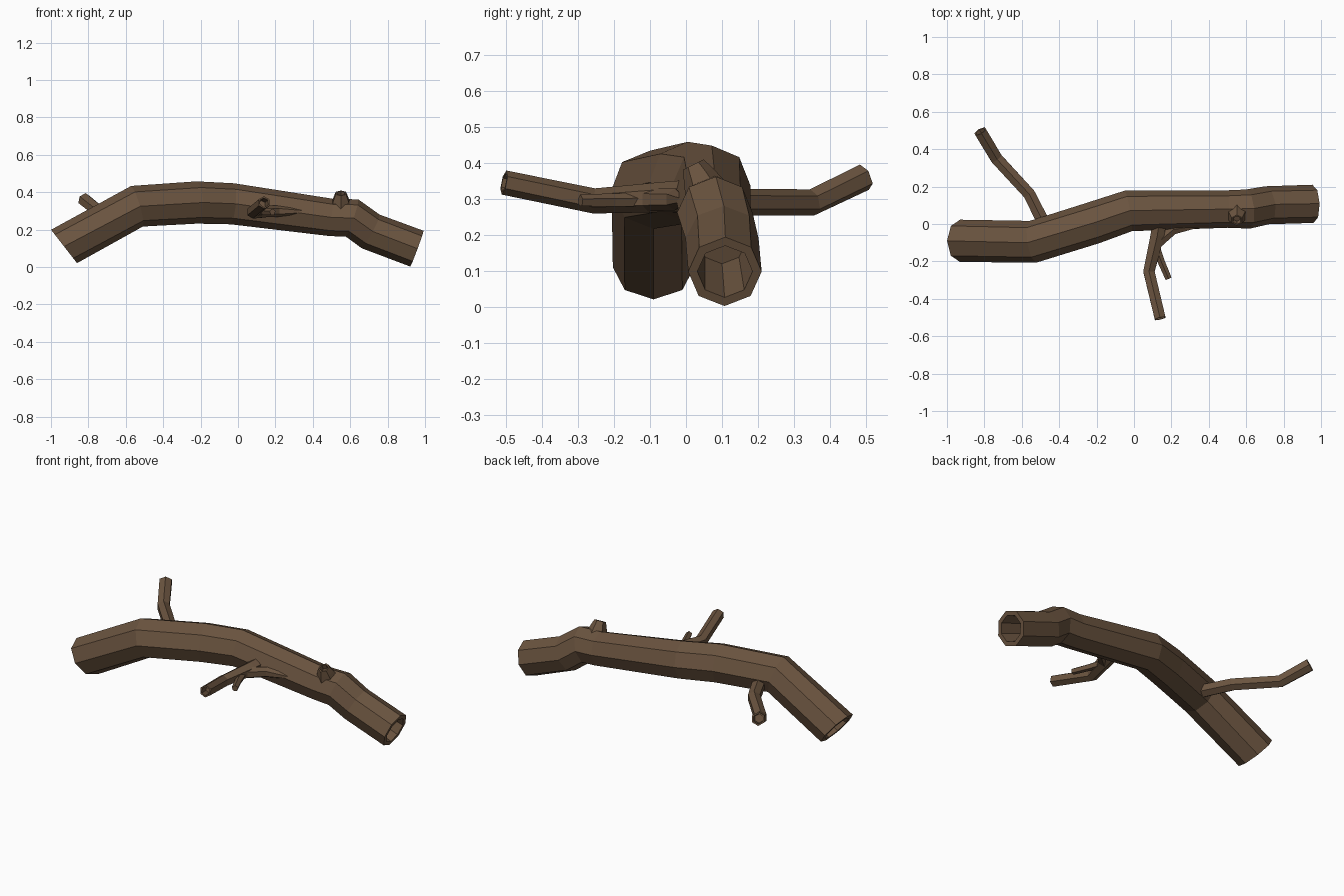
import bpy, bmesh, math
from mathutils import Vector

if "Cube" in bpy.data.objects:
    bpy.data.objects.remove(bpy.data.objects["Cube"])

bark = bpy.data.materials.new("brown bark")
bark.diffuse_color = (0.145, 0.088, 0.05, 1)
bark.use_nodes = True
bark.node_tree.nodes["Principled BSDF"].inputs["Base Color"].default_value = bark.diffuse_color


def tube(name, stations, sides, hollow_start=0, hollow_end=0, spin=0, normals=None):
    """Faceted limb through (x, y, z, radius) stations; hollow ends get a rim and a deep recess."""
    normals = normals or {}
    pts = [Vector(s[:3]) for s in stations]
    bm = bmesh.new()

    def ring(c, t, r):
        up = Vector((0, 0, 1)) if abs(t.z) < 0.9 else Vector((0, 1, 0))
        side = t.cross(up).normalized()
        v = side.cross(t)
        return [bm.verts.new(c + r * (math.cos(a) * v + math.sin(a) * side))
                for a in (spin + 2 * math.pi * i / sides for i in range(sides))]

    n = len(pts)
    dirs = []
    for i in range(n):
        d = Vector()
        if i > 0:
            d += (pts[i] - pts[i - 1]).normalized()
        if i < n - 1:
            d += (pts[i + 1] - pts[i]).normalized()
        dirs.append(Vector(normals.get(i, d)).normalized())
    rings = [ring(pts[i], dirs[i], stations[i][3]) for i in range(n)]

    # Hollow ends: rim ring, then a ring further in along the limb
    if hollow_start:
        r, ax = stations[0][3], (pts[1] - pts[0]).normalized()
        rings.insert(0, ring(pts[0], dirs[0], r * 0.75))
        rings.insert(0, ring(pts[0] + ax * hollow_start, dirs[0], r * 0.65))
    if hollow_end:
        r, ax = stations[-1][3], (pts[-2] - pts[-1]).normalized()
        rings.append(ring(pts[-1], dirs[-1], r * 0.75))
        rings.append(ring(pts[-1] + ax * hollow_end, dirs[-1], r * 0.65))
    for a, b in zip(rings, rings[1:]):
        for i in range(sides):
            j = (i + 1) % sides
            bm.faces.new((a[i], a[j], b[j], b[i]))
    bm.faces.new(rings[0])
    bm.faces.new(rings[-1])
    bmesh.ops.recalc_face_normals(bm, faces=bm.faces)
    me = bpy.data.meshes.new(name)
    bm.to_mesh(me)
    bm.free()
    me.materials.append(bark)
    ob = bpy.data.objects.new(name, me)
    bpy.context.collection.objects.link(ob)
    return ob


# Main fallen trunk
tube("trunk", [
    (-0.93, -0.09, 0.11, 0.113),
    (-0.54, -0.095, 0.325, 0.113),
    (-0.22, 0.005, 0.345, 0.113),
    (-0.03, 0.07, 0.338, 0.110),
    (0.50, 0.08, 0.265, 0.100),
    (0.61, 0.08, 0.262, 0.105),
    (0.71, 0.10, 0.190, 0.102),
    (0.957, 0.108, 0.098, 0.102),
], 8, 0.3, 0.24, 0, {0: (0.18, 0, 0.14)})

# Back branch
tube("back_branch", [
    (-0.46, -0.04, 0.29, 0.040),
    (-0.56, 0.16, 0.29, 0.037),
    (-0.735, 0.35, 0.29, 0.037),
    (-0.822, 0.495, 0.36, 0.038),
], 6, 0, 0.06)

# Front branch with its side twig and the flared root along the trunk
tube("front_branch", [
    (0.14, 0.04, 0.31, 0.045),
    (0.125, -0.06, 0.305, 0.042),
    (0.08, -0.255, 0.294, 0.035),
    (0.14, -0.505, 0.345, 0.034),
], 6, 0, 0.06)
tube("twig", [
    (0.11, -0.10, 0.295, 0.022),
    (0.145, -0.20, 0.295, 0.020),
    (0.185, -0.293, 0.294, 0.018),
], 5)
tube("branch_flare", [
    (0.37, -0.005, 0.296, 0.008),
    (0.21, -0.03, 0.298, 0.030),
    (0.115, -0.11, 0.298, 0.033),
], 6)

# Broken knot on top of the trunk
tube("knot", [
    (0.55, 0.06, 0.31, 0.065),
    (0.55, 0.035, 0.365, 0.045),
    (0.55, 0.02, 0.395, 0.032),
], 6, 0, 0.03)
